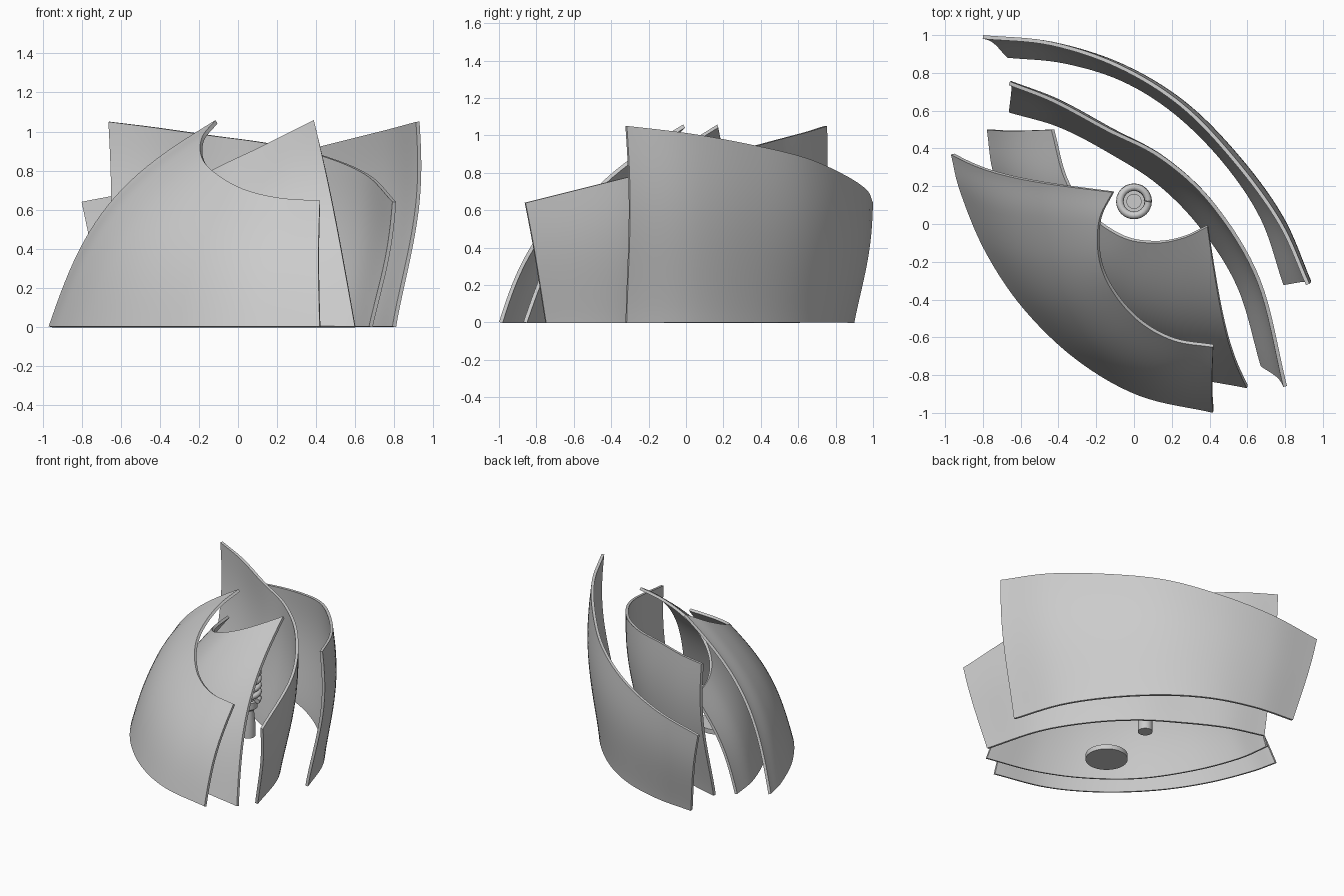
import bpy, bmesh, math
from mathutils import Vector

cube = bpy.data.objects.get("Cube")
if cube:
    bpy.data.objects.remove(cube)

SHELL_THICKNESS = 0.02
COLUMNS, ROWS = 48, 24

grey = bpy.data.materials.new("light_grey")
grey.use_nodes = True
grey.diffuse_color = (0.6, 0.6, 0.6, 1)
grey.node_tree.nodes["Principled BSDF"].inputs["Base Color"].default_value = grey.diffuse_color


def spline(points, t):
    """Smooth curve through the points, with t from 0 to 1."""
    p = [Vector(q) for q in points]
    p = [p[0] * 2 - p[1]] + p + [p[-1] * 2 - p[-2]]
    s = t * (len(points) - 1)
    i = min(int(s), len(points) - 2)
    f = s - i
    a, b, c, d = p[i:i + 4]
    return (b * 2 + (c - a) * f + (a * 2 - b * 5 + c * 4 - d) * f ** 2
            + (b * 3 - a - c * 3 + d) * f ** 3) / 2


def finish(name, bm, angle=35):
    mesh = bpy.data.meshes.new(name)
    bm.to_mesh(mesh)
    bm.free()
    obj = bpy.data.objects.new(name, mesh)
    bpy.context.collection.objects.link(obj)
    mesh.materials.append(grey)
    bpy.ops.object.select_all(action='DESELECT')
    obj.select_set(True)
    bpy.context.view_layer.objects.active = obj
    bpy.ops.object.shade_smooth_by_angle(angle=math.radians(angle))
    return obj


def shell(name, foot, rim, bulge, skew):
    """Bowed sheet from a ground curve up to a rim curve."""
    foot = [(x, y, 0) for x, y in foot]
    bm = bmesh.new()
    grid = []
    step = 0.01
    for i in range(COLUMNS + 1):
        t = i / COLUMNS
        low, high = spline(foot, t), spline(rim, t)
        t0, t1 = max(t - step, 0), min(t + step, 1)
        along = (spline(foot, t1) - spline(foot, t0)).normalized() \
            + (spline(rim, t1) - spline(rim, t0)).normalized()
        chord = high - low
        normal = chord.cross(along).normalized()
        # the bow always faces away from the middle of the group
        middle = (low + high) / 2
        if normal.x * middle.x + normal.y * middle.y < 0:
            normal.negate()
        size = bulge * chord.length_squared
        column = []
        for j in range(ROWS + 1):
            s = j / ROWS
            swell = max(math.sin(math.pi * s ** skew), 0) * size
            column.append(bm.verts.new(low.lerp(high, s) + normal * swell))
        grid.append(column)
    for a, b in zip(grid, grid[1:]):
        for j in range(ROWS):
            bm.faces.new((a[j], b[j], b[j + 1], a[j + 1]))
    bmesh.ops.recalc_face_normals(bm, faces=bm.faces)
    obj = finish(name, bm)
    solid = obj.modifiers.new("thickness", 'SOLIDIFY')
    solid.thickness = SHELL_THICKNESS
    solid.offset = 0
    bpy.ops.object.modifier_apply(modifier=solid.name)
    bpy.ops.object.shade_smooth_by_angle(angle=math.radians(35))


def turned(name, centre, profile, sides=32):
    """Round part from (radius, height) points."""
    bm = bmesh.new()
    verts = [bm.verts.new((r, 0, z)) for r, z in profile]
    edges = [bm.edges.new(pair) for pair in zip(verts, verts[1:])]
    bmesh.ops.spin(bm, geom=verts + edges, axis=(0, 0, 1), cent=(0, 0, 0),
                   steps=sides, angle=math.tau)
    bmesh.ops.remove_doubles(bm, verts=bm.verts, dist=0.0005)
    bmesh.ops.recalc_face_normals(bm, faces=bm.faces)
    obj = finish(name, bm)
    obj.location = (*centre, 0)


# Leaning front pair
shell("front_outer_shell",
      [(-.96, .37), (-.91, .17), (-.78, -.14), (-.58, -.44), (-.3, -.71), (.03, -.9), (.42, -.99)],
      [(-.11, .17, 1.05), (-.18, .02, .96), (-.18, -.18, .86), (-.11, -.35, .78),
       (.03, -.51, .7), (.21, -.61, .655), (.42, -.645, .64)],
      bulge=.083, skew=1)
shell("front_inner_shell",
      [(-.77, .5), (-.73, .25), (-.6, -.07), (-.38, -.4), (-.08, -.64), (.24, -.785), (.6, -.86)],
      [(-.43, .5, .64), (-.36, .24, .68), (-.24, .06, .74), (-.06, -.065, .83),
       (.11, -.095, .91), (.26, -.07, .985), (.39, -.01, 1.05)],
      bulge=.083, skew=1)

# Upright back pair
shell("back_inner_shell",
      [(-.66, .6), (-.39, .52), (-.12, .38), (.14, .21), (.37, -.03), (.56, -.34), (.68, -.75)],
      [(-.66, .745, 1.05), (-.42, .65, 1.02), (-.14, .5, .98), (.15, .35, .94),
       (.42, .1, .88), (.66, -.3, .78), (.8, -.86, .64)],
      bulge=.04, skew=1.3)
shell("back_outer_shell",
      [(-.67, .89), (-.37, .86), (-.06, .765), (.22, .59), (.48, .33), (.68, .03), (.8, -.32)],
      [(-.8, .99, .64), (-.44, .955, .71), (-.08, .835, .79), (.25, .63, .88),
       (.53, .34, .95), (.77, .01, 1.01), (.92, -.32, 1.05)],
      bulge=.045, skew=1.3)

# Lamp: turned stem, coil of tube and round cap
LAMP = (0, .12)
turned("lamp_stem", LAMP,
       [(0, 0), (.05, 0), (.05, .1), (.04, .2), (.065, .22), (.065, .27), (.04, .27), (.04, .54), (0, .54)])
coil = bpy.data.curves.new("lamp_coil", 'CURVE')
coil.dimensions = '3D'
coil.bevel_depth = .02
coil.bevel_resolution = 2
coil.use_fill_caps = True
turns, per_turn = 5, 24
path = coil.splines.new('POLY')
path.points.add(turns * per_turn)
for i, point in enumerate(path.points):
    a = math.tau * i / per_turn
    point.co = (.075 * math.cos(a), .075 * math.sin(a), .28 + .25 * i / (turns * per_turn), 1)
coil.materials.append(grey)
coil_obj = bpy.data.objects.new("lamp_coil", coil)
coil_obj.location = (*LAMP, 0)
bpy.context.collection.objects.link(coil_obj)

# Low round disc under the leaning shells
turned("floor_disc", (-.04, -.34), [(0, 0), (.145, 0), (.145, .035), (0, .035)])
